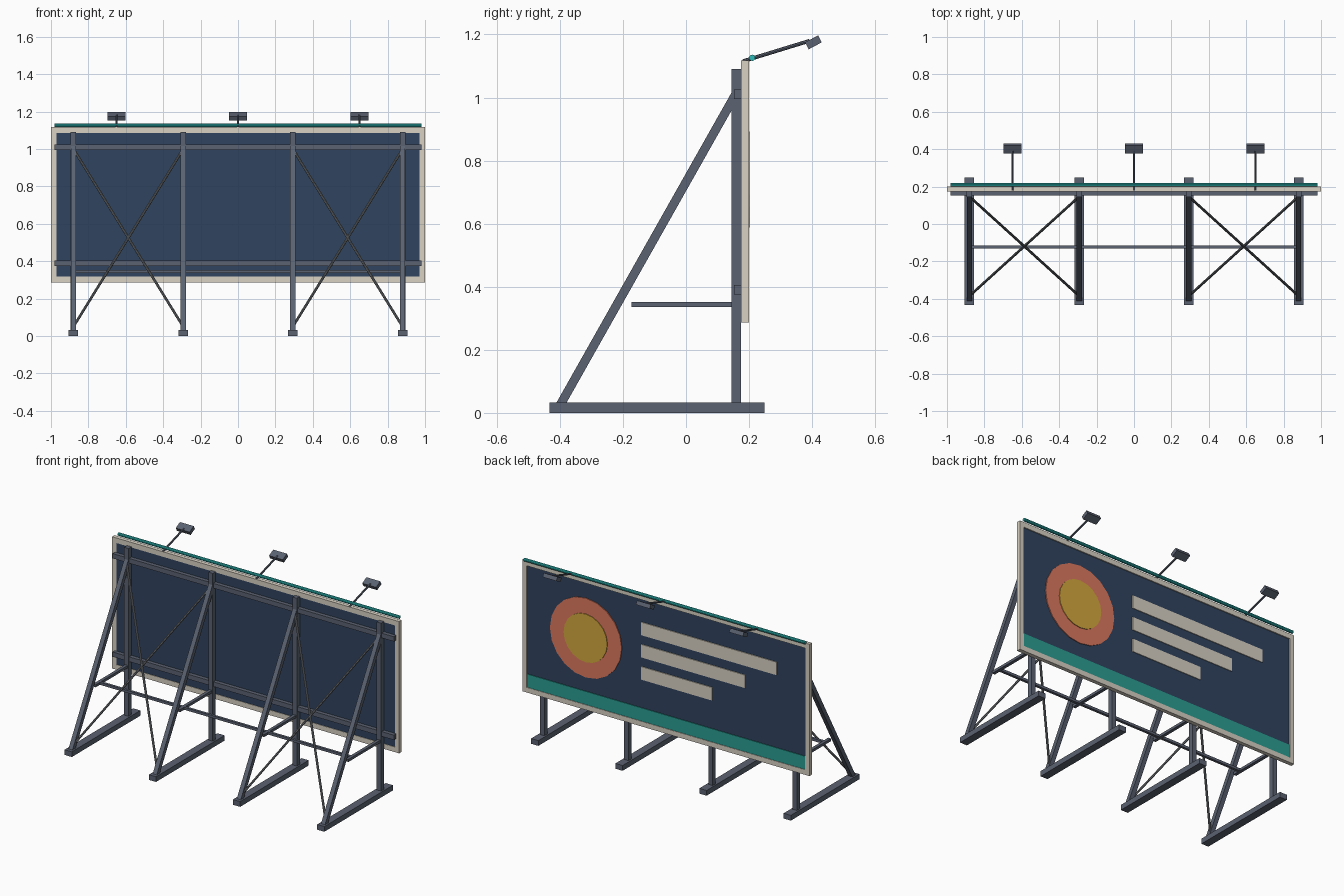
import bpy, math
from mathutils import Vector

if "Cube" in bpy.data.objects:
    bpy.data.objects.remove(bpy.data.objects["Cube"])


def mat(name, r, g, b):
    lin = [((c / 255 + 0.055) / 1.055) ** 2.4 for c in (r, g, b)]
    m = bpy.data.materials.new(name)
    m.diffuse_color = (*lin, 1)
    m.use_nodes = True
    m.node_tree.nodes["Principled BSDF"].inputs["Base Color"].default_value = m.diffuse_color
    return m


STEEL = mat("steel_grey", 91, 98, 113)
ROD = mat("rod_grey", 110, 114, 118)
CREAM = mat("cream", 216, 209, 195)
NAVY = mat("navy", 48, 68, 95)
TEAL = mat("teal", 42, 157, 146)
GLOW = mat("bright_teal", 45, 186, 182)
CORAL = mat("coral", 220, 121, 96)
GOLD = mat("gold", 212, 168, 62)


def finish(name, m):
    ob = bpy.context.object
    ob.name = name
    ob.data.materials.append(m)
    return ob


def box(name, lo, hi, m):
    """Axis-aligned box between two corners."""
    bpy.ops.mesh.primitive_cube_add(size=1)
    ob = finish(name, m)
    for v in ob.data.vertices:
        v.co = [(a + b) / 2 + c * (b - a) for a, b, c in zip(lo, hi, v.co)]
    return ob


def bar(name, p, q, m, width=None, radius=None, sides=8):
    """Square beam (width) or round rod (radius) from p to q."""
    p, q = Vector(p), Vector(q)
    d = q - p
    if width:
        bpy.ops.mesh.primitive_cube_add(size=1)
        scale = (width, width, d.length)
    else:
        bpy.ops.mesh.primitive_cylinder_add(vertices=sides, radius=radius, depth=1)
        scale = (1, 1, d.length)
    ob = finish(name, m)
    ob.location = (p + q) / 2
    ob.rotation_euler = d.to_track_quat('Z', 'Y').to_euler()
    ob.scale = scale
    return ob


# Four A-shaped supports
POSTS = (-0.88, -0.293, 0.293, 0.88)
for x in POSTS:
    box("foot", (x - 0.025, -0.433, 0), (x + 0.025, 0.249, 0.033), STEEL)
    box("post", (x - 0.015, 0.145, 0.03), (x + 0.015, 0.175, 1.09), STEEL)
    brace = bar("back_brace", (x, -0.403, 0.018), (x, 0.16, 1.015), STEEL, width=0.028)
    box("strut", (x - 0.01, -0.173, 0.336), (x + 0.01, 0.15, 0.352), STEEL)

# Rails behind the panel and the long tie bar
for z in (0.39, 1.01):
    box("rail", (-0.98, 0.152, z - 0.015), (0.98, 0.176, z + 0.015), STEEL)
box("tie_bar", (-0.88, -0.132, 0.336), (0.88, -0.116, 0.352), STEEL)

# Crossed rods between each outer pair of supports
for a, b in ((POSTS[0], POSTS[1]), (POSTS[2], POSTS[3])):
    for s, e in ((a, b), (b, a)):
        bar("cross_rod", (s, -0.385, 0.05), (e, 0.147, 1.0), ROD, radius=0.007)

# Panel and frame
box("panel", (-0.975, 0.178, 0.315), (0.975, 0.193, 1.09), NAVY)
for z in (0.287, 1.085):
    box("frame_rail", (-1, 0.175, z), (1, 0.2, z + 0.032), CREAM)
for x in (-1, 0.97):
    box("frame_side", (x, 0.175, 0.319), (x + 0.03, 0.2, 1.085), CREAM)

# Poster artwork as thin plates on the +y face
box("poster_stripe", (-0.97, 0.191, 0.319), (0.97, 0.197, 0.402), TEAL)
for end, z in ((-0.77, 0.86), (-0.55, 0.72), (-0.32, 0.58)):
    box("poster_bar", (end, 0.191, z), (0.175, 0.198, z + 0.082), CREAM)
bar("poster_ring", (0.56, 0.191, 0.74), (0.56, 0.198, 0.74), CORAL, radius=0.25, sides=20)
bar("poster_disc", (0.56, 0.195, 0.74), (0.56, 0.202, 0.74), GOLD, radius=0.152, sides=20)

# Light tube along the top edge
tube = bar("light_tube", (-0.98, 0.21, 1.126), (0.98, 0.21, 1.126), GLOW, radius=0.01, sides=10)

# Three lamps on arms
for x in (-0.65, 0, 0.65):
    bar("lamp_arm", (x, 0.18, 1.115), (x, 0.392, 1.18), STEEL, radius=0.006)
    head = box("lamp_head", (-0.048, -0.0235, -0.0125), (0.048, 0.0235, 0.0125), STEEL)
    head.location = (x, 0.404, 1.175)
    head.rotation_euler = (math.radians(28), 0, 0)
